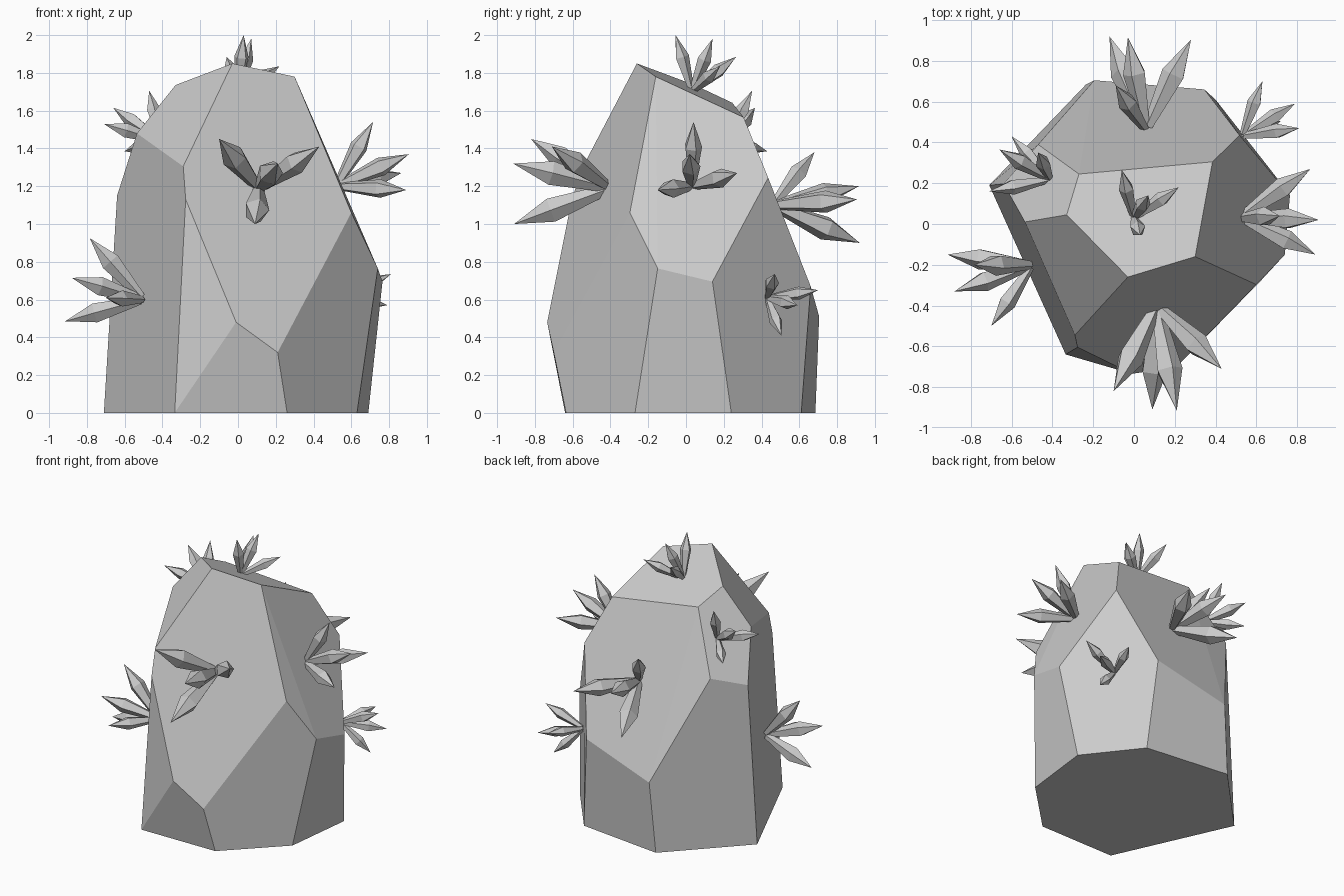
import bpy, bmesh, math
from mathutils import Vector

if "Cube" in bpy.data.objects:
    bpy.data.objects.remove(bpy.data.objects["Cube"])


def make_object(name, bm):
    bmesh.ops.recalc_face_normals(bm, faces=bm.faces)
    mesh = bpy.data.meshes.new(name)
    bm.to_mesh(mesh)
    bm.free()
    obj = bpy.data.objects.new(name, mesh)
    bpy.context.collection.objects.link(obj)
    return obj


# Faceted boulder: convex hull of its corner points
corners = [
    # base ring
    (-.71, .19, 0), (-.335, -.64, 0), (.26, -.635, 0), (.63, -.27, 0),
    (.69, .24, 0), (.40, .61, 0), (-.235, .685, 0),
    # lower front, right and back corners
    (-.01, -.735, .48), (.21, -.70, .32), (.74, -.15, .765),
    (.765, .14, .695), (.345, .66, .67), (-.195, .705, .51),
    # shoulders
    (-.29, -.545, 1.305), (-.277, -.605, 1.13), (.60, -.297, 1.06),
    (.518, .435, 1.245), (-.47, .39, 1.225), (-.64, .197, 1.15),
    (-.535, .01, 1.48),
    # sloping crown
    (-.03, -.26, 1.85), (.30, -.16, 1.78), (.385, .305, 1.565),
    (-.27, .245, 1.642), (-.33, .045, 1.736),
]
bm = bmesh.new()
for c in corners:
    bm.verts.new(c)
bmesh.ops.convex_hull(bm, input=bm.verts)
bmesh.ops.dissolve_limit(bm, angle_limit=math.radians(3),
                         verts=bm.verts, edges=bm.edges)
make_object("boulder", bm)


def add_blade(bm, root, tip, sides=5):
    """One crystal: narrow root, wide shoulder, pointed tip."""
    axis = tip - root
    length = axis.length
    turn = axis.to_track_quat('Z', 'Y')
    rings = []
    for along, radius in ((0, .055), (.6, .13)):
        rings.append([bm.verts.new(root + turn @ Vector((
            math.cos(math.tau * i / sides) * radius * length,
            math.sin(math.tau * i / sides) * radius * length,
            along * length))) for i in range(sides)])
    point = bm.verts.new(tip)
    low, high = rings
    bm.faces.new(low[::-1])
    for i in range(sides):
        j = (i + 1) % sides
        bm.faces.new((low[i], low[j], high[j], high[i]))
        bm.faces.new((high[i], high[j], point))


# Crystal clusters: root point, then blade tips
clusters = {
    "front": [(.11, -.40, 1.19), (-.10, -.82, 1.45), (.43, -.71, 1.41),
              (.09, -.91, 1.0), (.21, -.915, 1.32)],
    "left": [(-.50, -.20, .60), (-.785, -.20, .925), (-.88, -.33, .715),
             (-.915, -.15, .485), (-.70, -.50, .61)],
    "right": [(.52, .03, 1.20), (.715, .04, 1.54), (.905, .02, 1.37),
              (.865, .27, 1.27), (.89, -.15, 1.18)],
    "back_right": [(.53, .43, .61), (.81, .47, .735), (.63, .70, .65),
                   (.72, .505, .41), (.79, .59, .57)],
    "back": [(.06, .46, 1.10), (-.09, .68, 1.38), (-.03, .915, 1.20),
             (.28, .905, 1.13), (-.12, .92, .90)],
    "upper_left": [(-.41, .22, 1.44), (-.47, .35, 1.705), (-.71, .16, 1.53),
                   (-.60, .43, 1.385), (-.66, .365, 1.615)],
    "top": [(.0, .03, 1.70), (.03, -.055, 2.0), (.07, .14, 1.98),
            (-.06, .265, 1.885), (.22, .18, 1.835)],
}
for place, (root, *tips) in clusters.items():
    bm = bmesh.new()
    for tip in tips:
        r, t = Vector(root), Vector(tip)
        # spread the roots slightly across the rock
        add_blade(bm, r + (t - r) * .04, t)
    make_object(place + "_crystals", bm)
